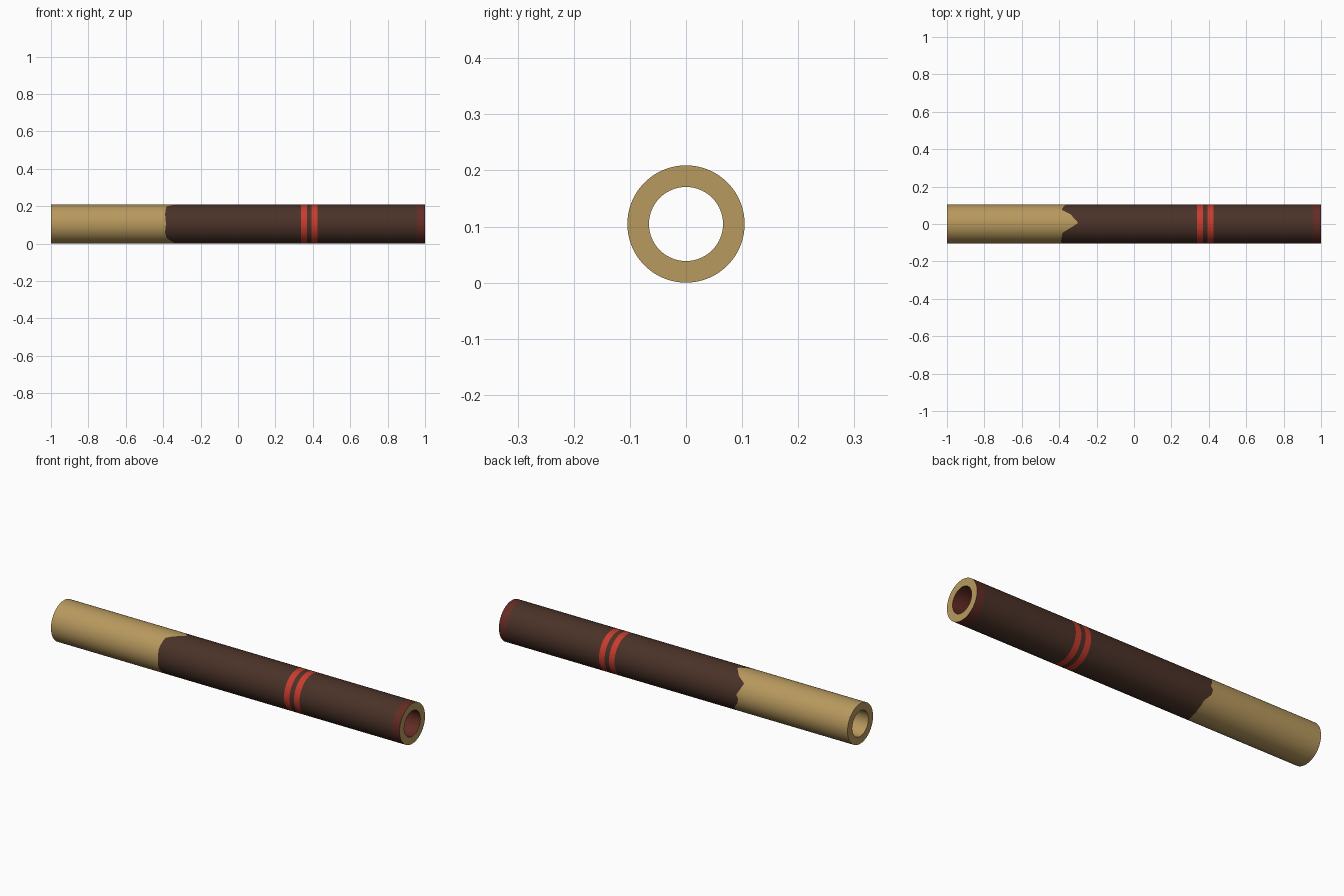
import bpy, bmesh, math

if "Cube" in bpy.data.objects:
    bpy.data.objects.remove(bpy.data.objects["Cube"])

R_OUT, R_IN, SIDES = 0.1045, 0.066, 96


def material(name, rgb):
    m = bpy.data.materials.new(name)
    m.diffuse_color = (*rgb, 1)
    m.use_nodes = True
    m.node_tree.nodes["Principled BSDF"].inputs["Base Color"].default_value = m.diffuse_color
    return m


TAN, BROWN, RED, DARK_RED = range(4)
MATS = [
    material("tan", (0.48, 0.32, 0.112)),
    material("dark brown", (0.069, 0.032, 0.021)),
    material("red", (0.578, 0.045, 0.027)),
    material("dark red", (0.127, 0.025, 0.018)),
]

# Ragged edge of the dark wrap: (angle around the tube, x); 0 = back, 90 = top, 180 = front
EDGE = [(0, -0.372), (10, -0.36), (25, -0.375), (44, -0.387), (59, -0.342),
        (87, -0.298), (105, -0.35), (117, -0.383), (150, -0.39), (180, -0.385),
        (205, -0.39), (225, -0.382), (245, -0.35), (270, -0.335), (300, -0.33),
        (325, -0.335), (345, -0.365), (360, -0.372)]


def ragged(deg):
    for (a0, x0), (a1, x1) in zip(EDGE, EDGE[1:]):
        if a0 <= deg <= a1:
            return x0 + (x1 - x0) * (deg - a0) / (a1 - a0)


# Closed profile: (x, radius, colour of the strip to the next ring); None = ragged edge
PROFILE = [
    (-1.0, R_OUT, TAN),
    (None, R_OUT, BROWN),
    (0.337, R_OUT, RED),
    (0.369, R_OUT, BROWN),
    (0.394, R_OUT, RED),
    (0.426, R_OUT, BROWN),
    (0.957, R_OUT, DARK_RED),
    (1.0, R_OUT, TAN),        # right end face
    (1.0, R_IN, DARK_RED),    # bore at the right mouth
    (0.88, R_IN, TAN),        # rest of the bore
    (-1.0, R_IN, TAN),        # left end face
]

# Hollow tube, revolved around x
bm = bmesh.new()
rings = []
for x, r, _ in PROFILE:
    ring = []
    for i in range(SIDES):
        a = 2 * math.pi * i / SIDES
        px = ragged(360 * i / SIDES) if x is None else x
        ring.append(bm.verts.new((px, r * math.cos(a), R_OUT + r * math.sin(a))))
    rings.append(ring)
for k, (_, _, colour) in enumerate(PROFILE):
    a, b = rings[k], rings[(k + 1) % len(rings)]
    for i in range(SIDES):
        j = (i + 1) % SIDES
        bm.faces.new((a[i], b[i], b[j], a[j])).material_index = colour
bmesh.ops.recalc_face_normals(bm, faces=bm.faces)

mesh = bpy.data.meshes.new("hollow_tube")
bm.to_mesh(mesh)
bm.free()
for m in MATS:
    mesh.materials.append(m)
tube = bpy.data.objects.new("hollow_tube", mesh)
bpy.context.collection.objects.link(tube)
bpy.context.view_layer.objects.active = tube
tube.select_set(True)
bpy.ops.object.shade_smooth_by_angle(angle=math.radians(35))
